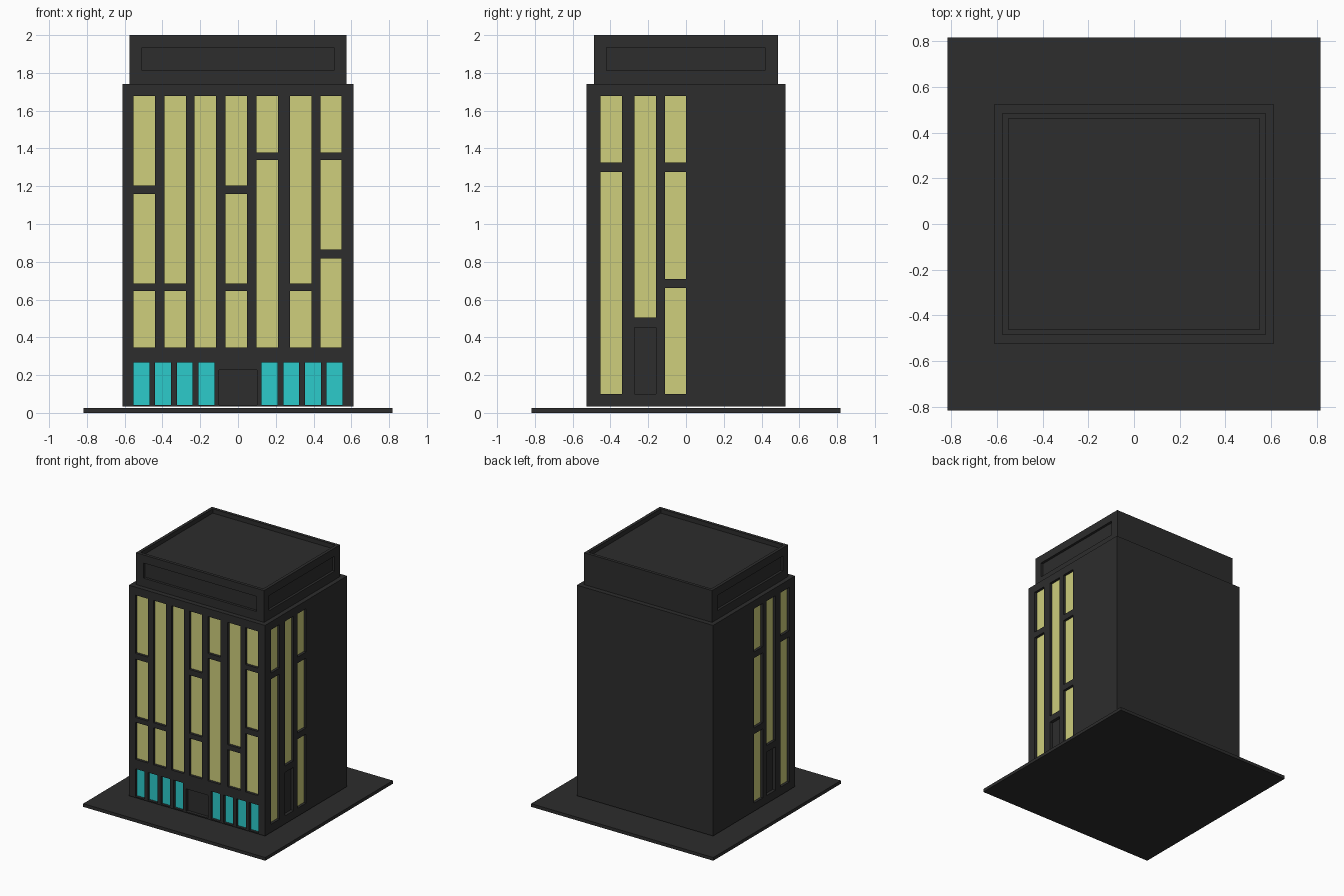
import bpy
import bmesh

if "Cube" in bpy.data.objects:
    bpy.data.objects.remove(bpy.data.objects["Cube"])


def make_material(name, colour):
    mat = bpy.data.materials.new(name)
    mat.use_nodes = True
    mat.diffuse_color = (*colour, 1)
    mat.node_tree.nodes["Principled BSDF"].inputs["Base Color"].default_value = (*colour, 1)
    return mat


CHARCOAL = make_material("charcoal", (0.026, 0.026, 0.026))
YELLOW = make_material("window_yellow", (0.62, 0.62, 0.2))
CYAN = make_material("window_cyan", (0.025, 0.6, 0.6))


def make_boxes(name, boxes, mat):
    """One mesh from boxes given as (low, high) pairs per axis."""
    bm = bmesh.new()
    for box in boxes:
        verts = bmesh.ops.create_cube(bm, size=1)["verts"]
        for v in verts:
            for axis, (low, high) in enumerate(box):
                v.co[axis] = high if v.co[axis] > 0 else low
    mesh = bpy.data.meshes.new(name)
    bm.to_mesh(mesh)
    bm.free()
    mesh.materials.append(mat)
    obj = bpy.data.objects.new(name, mesh)
    bpy.context.collection.objects.link(obj)
    return obj


def carve(obj, boxes):
    """Cut recesses out of a solid and bake the result."""
    cutter = make_boxes("cutter", boxes, CHARCOAL)
    cutter.hide_render = True
    mod = obj.modifiers.new("recesses", "BOOLEAN")
    mod.operation = "DIFFERENCE"
    mod.solver = "EXACT"
    mod.object = cutter
    graph = bpy.context.evaluated_depsgraph_get()
    baked = bpy.data.meshes.new_from_object(obj.evaluated_get(graph))
    obj.modifiers.clear()
    obj.data = baked
    bpy.data.objects.remove(cutter)


def on_front(rect, half_depth, outer, inner):
    (a, b), z = rect
    return ((a, b), (-half_depth - outer, -half_depth + inner), z)


def on_side(rect, half_width, outer, inner, sign):
    (a, b), z = rect
    x = sorted((sign * (half_width + outer), sign * (half_width - inner)))
    return (x, (a, b), z)


def strip(start, width, top, bottom, gaps=()):
    """Split a vertical window strip at the spandrels (upper, lower)."""
    rects = []
    for upper, lower in gaps:
        rects.append(((start, start + width), (upper, top)))
        top = lower
    rects.append(((start, start + width), (bottom, top)))
    return rects


HX, HY = 0.611, 0.526        # tower half sizes
TX, TY = 0.575, 0.487        # crown half sizes
TOP, DEPTH, GLASS = 1.677, 0.025, 0.004

# Upper windows on the front
HIGH, MID, LOW, STEP = (1.378, 1.338), (1.204, 1.158), (0.685, 0.645), (0.865, 0.818)
front_columns = [(-0.553, (MID, LOW)), (-0.389, (LOW,)), (-0.23, ()),
                 (-0.066, (MID, LOW)), (0.098, (HIGH,)), (0.276, (LOW,)),
                 (0.436, (HIGH, STEP))]
front_windows = [r for x, gaps in front_columns
                 for r in strip(x, 0.113, TOP, 0.345, gaps)]

# Ground floor shop windows and entrance
shop_windows = []
for i in range(4):
    a = 0.125 + i * 0.1147
    for span in ((a, a + 0.084), (-a - 0.084, -a)):
        shop_windows.append((span, (0.043, 0.268)))
front_door = ((-0.1, 0.1), (0.043, 0.227))

# Side windows, the same on both sides
UPPER, LOWER = (1.326, 1.276), (0.71, 0.66)
side_windows = (strip(-0.452, 0.113, TOP, 0.1, (UPPER,))
                + strip(-0.272, 0.113, TOP, 0.505)
                + strip(-0.112, 0.113, TOP, 0.1, (UPPER, LOWER)))
side_door = ((-0.272, -0.159), (0.1, 0.452))

# Ground slab and tower
make_boxes("ground_slab", [((-0.817, 0.817), (-0.817, 0.817), (0, 0.026))], CHARCOAL)
tower = make_boxes("tower", [((-HX, HX), (-HY, HY), (0.034, 1.742))], CHARCOAL)
cuts = [on_front(r, HY, 0.1, DEPTH) for r in front_windows + shop_windows + [front_door]]
for sign in (-1, 1):
    cuts += [on_side(r, HX, 0.1, DEPTH, sign) for r in side_windows + [side_door]]
carve(tower, cuts)

# Glass panes at the back of each recess
make_boxes("front_window_panes",
           [on_front(r, HY, GLASS - DEPTH, DEPTH) for r in front_windows], YELLOW)
make_boxes("shop_window_panes",
           [on_front(r, HY, GLASS - DEPTH, DEPTH) for r in shop_windows], CYAN)
for name, sign in (("left", 1), ("right", -1)):
    make_boxes(name + "_window_panes",
               [on_side(r, HX, GLASS - DEPTH, DEPTH, sign) for r in side_windows], YELLOW)

# Roof crown with sunken roof and recessed panels on front and sides
crown = make_boxes("roof_crown", [((-TX, TX), (-TY, TY), (1.742, 2))], CHARCOAL)
band = (1.812, 1.934)
carve(crown, [((-0.55, 0.55), (-0.462, 0.462), (1.965, 2.1)),
              on_front(((-0.507, 0.507), band), TY, 0.1, 0.02),
              on_side(((-0.422, 0.418), band), TX, 0.1, 0.02, 1),
              on_side(((-0.422, 0.418), band), TX, 0.1, 0.02, -1)])
